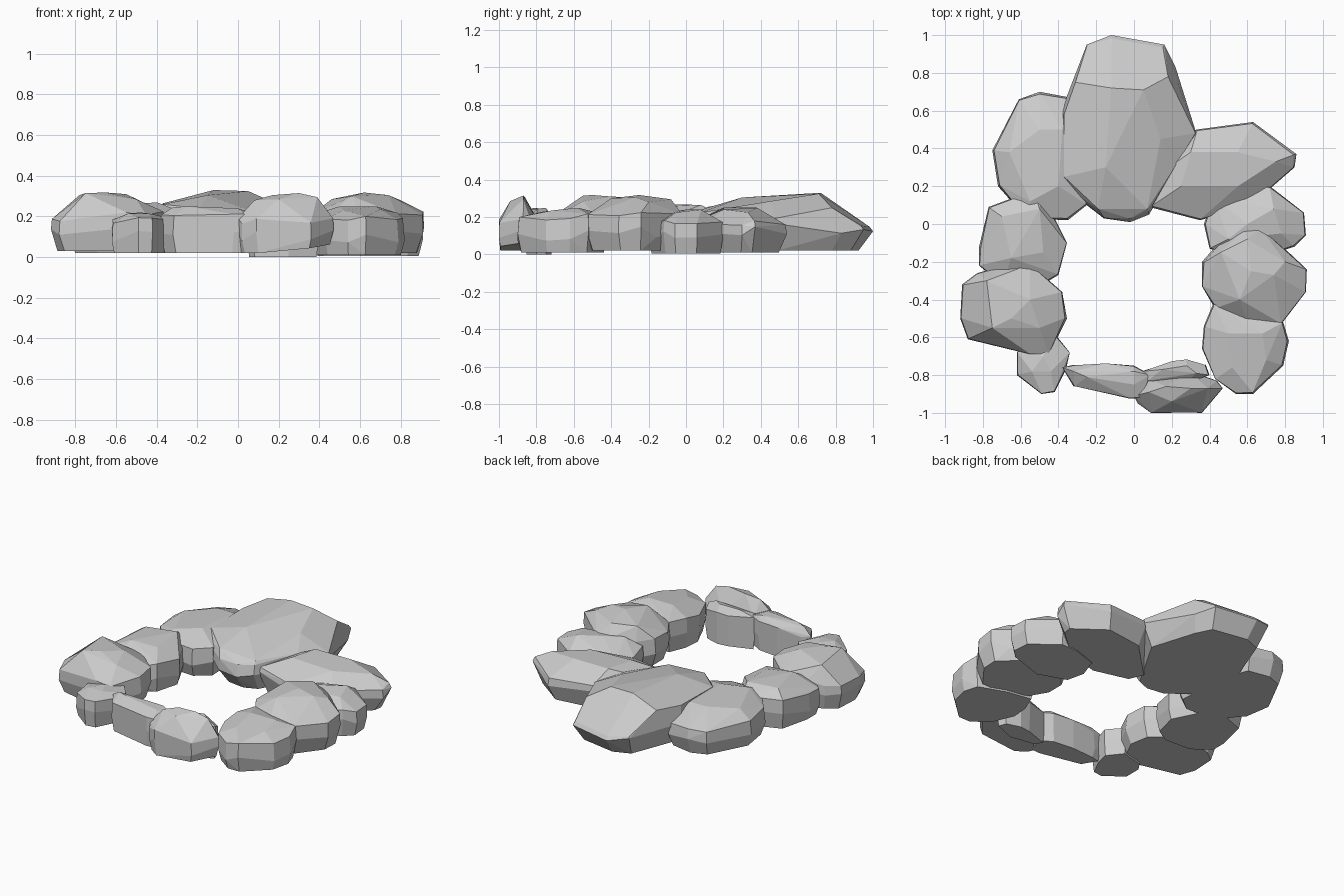
import bpy, bmesh, math, random
from mathutils import Vector

random.seed(4)


def rock(name, outline, crown, z0=0.02, belt=0.1, shoulder=0.19,
         tilt=(0, 0), foot=0.92, inset=0.98, foot_tilt=0.0):
    """Faceted stone: hull of a foot ring, a belt ring, a shoulder ring and crown points."""
    c = sum((Vector(p) for p in outline), Vector((0, 0))) / len(outline)
    bm = bmesh.new()
    for p in outline:
        d = Vector(p) - c
        # irregular ring heights keep the side facets uneven
        wobble = random.uniform(-.03, .03)
        for scale, z in ((foot, z0 + max(0, d.x * foot_tilt)), (1.0, belt + wobble),
                         (inset + random.uniform(-.02, .015),
                          shoulder + wobble * .5 + d.x * tilt[0] + d.y * tilt[1])):
            q = c + d * scale
            bm.verts.new((q.x, q.y, z))
    for p in crown:
        bm.verts.new(p)
    res = bmesh.ops.convex_hull(bm, input=bm.verts)
    junk = {g for g in res["geom_interior"] + res["geom_unused"]
            if isinstance(g, bmesh.types.BMVert)}
    bmesh.ops.delete(bm, geom=list(junk), context='VERTS')
    # merge nearly flat triangles into broad facets
    bmesh.ops.dissolve_limit(bm, angle_limit=math.radians(7),
                             verts=bm.verts, edges=bm.edges)
    bmesh.ops.recalc_face_normals(bm, faces=bm.faces)
    me = bpy.data.meshes.new(name)
    bm.to_mesh(me)
    bm.free()
    ob = bpy.data.objects.new(name, me)
    bpy.context.collection.objects.link(ob)
    return ob


# back stones
rock("back_large_stone",
     [(-.12, 1), (.16, .95), (.22, .83), (.33, .48), (.24, .3), (.08, .05), (-.02, .01),
      (-.16, .03), (-.38, .2), (-.385, .6), (-.31, .75), (-.25, .95)],
     [(-.31, .75, .28), (-.12, .72, .33), (.05, .71, .325), (.18, .78, .25),
      (.14, .45, .285), (-.15, .3, .305), (-.37, .25, .26), (-.37, .58, .265),
      (-.19, .08, .24), (.07, .08, .225), (.22, .31, .225)],
     belt=.14, shoulder=.18, tilt=(0, -.05), foot=.84, inset=.98)
rock("back_left_stone",
     [(-.5, .7), (-.61, .66), (-.75, .39), (-.72, .2), (-.57, .03), (-.35, .02),
      (-.25, .1), (-.27, .5), (-.34, .67)],
     [(-.5, .5, .26), (-.66, .38, .245), (-.4, .2, .27), (-.55, .12, .255), (-.38, .5, .26)],
     shoulder=.19, tilt=(0, -.05), foot=.9)
rock("back_right_stone",
     [(.33, .5), (.63, .54), (.86, .37), (.85, .3), (.62, .1), (.35, .02),
      (.08, .09), (.03, .2)],
     [(.3, .38, .25), (.55, .38, .25), (.75, .33, .225), (.55, .2, .24),
      (.25, .2, .25)],
     z0=.01, belt=.13, shoulder=.17, foot=.84, inset=.98)

# right side stones
rock("right_upper_stone",
     [(.72, .2), (.9, .06), (.91, -.06), (.85, -.12), (.6, -.2), (.4, -.13),
      (.37, 0), (.42, .14), (.6, .2)],
     [(.6, 0, .24), (.74, .08, .24), (.78, -.05, .225), (.5, -.08, .23)],
     z0=.005, shoulder=.17)
rock("right_middle_stone",
     [(.58, -.03), (.67, -.02), (.83, -.16), (.915, -.24), (.91, -.36), (.78, -.53),
      (.6, -.54), (.43, -.45), (.36, -.33), (.36, -.2), (.44, -.11)],
     [(.46, -.15, .285), (.6, -.08, .295), (.74, -.27, .305), (.56, -.4, .3),
      (.62, -.25, .318), (.8, -.2, .28)],
     shoulder=.21, belt=.12, foot=.88)
rock("right_lower_stone",
     [(.42, -.42), (.6, -.45), (.79, -.52), (.82, -.62), (.79, -.75), (.63, -.9),
      (.54, -.9), (.43, -.82), (.36, -.66), (.37, -.54)],
     [(.5, -.58, .25), (.68, -.58, .25), (.7, -.72, .235), (.52, -.76, .23)],
     z0=.01, shoulder=.2, tilt=(0, .02))

# left side stones
rock("left_upper_stone",
     [(-.53, .18), (-.49, .17), (-.39, -.02), (-.355, -.1), (-.4, -.27), (-.5, -.33),
      (-.7, -.32), (-.82, -.22), (-.82, -.12), (-.77, .09)],
     [(-.5, .08, .265), (-.7, .04, .26), (-.65, -.18, .27), (-.48, -.15, .255)],
     shoulder=.2)
rock("left_middle_stone",
     [(-.72, -.23), (-.55, -.21), (-.38, -.36), (-.355, -.5), (-.45, -.69), (-.55, -.69),
      (-.88, -.61), (-.92, -.5), (-.91, -.32), (-.83, -.26)],
     [(-.75, -.55, .315), (-.78, -.3, .305), (-.55, -.4, .31), (-.65, -.5, .318),
      (-.5, -.55, .285)],
     z0=.03, belt=.12, shoulder=.2, tilt=(.08, 0), foot=.88)
rock("left_lower_stone",
     [(-.58, -.62), (-.42, -.58), (-.34, -.68), (-.36, -.77), (-.42, -.89),
      (-.49, -.9), (-.62, -.8), (-.62, -.68)],
     [(-.48, -.7, .22), (-.54, -.78, .215), (-.44, -.78, .215)],
     shoulder=.18)

# front slabs
rock("front_left_slab",
     [(-.38, -.76), (-.32, -.745), (-.15, -.735), (0, -.75), (.09, -.8), (.04, -.92),
      (-.02, -.925), (-.32, -.86)],
     [(-.32, -.78, .245), (0, -.78, .24), (.0, -.85, .24), (-.25, -.81, .25)],
     shoulder=.2)
rock("front_right_slab",
     [(0, -.91), (.08, -.82), (.3, -.78), (.44, -.83), (.47, -.87), (.36, -1),
      (.09, -1), (.02, -.95)],
     [(.08, -.89, .28), (.17, -.86, .305), (.3, -.87, .315), (.39, -.87, .295),
      (.2, -.94, .285)],
     belt=.11, shoulder=.18, foot=.93, inset=.99, foot_tilt=.17)
rock("front_inner_slab",
     [(.04, -.78), (.2, -.725), (.28, -.715), (.38, -.745), (.4, -.8), (.25, -.86),
      (.07, -.83)],
     [(.15, -.77, .24), (.28, -.75, .25), (.33, -.79, .245)],
     z0=0, shoulder=.2)
